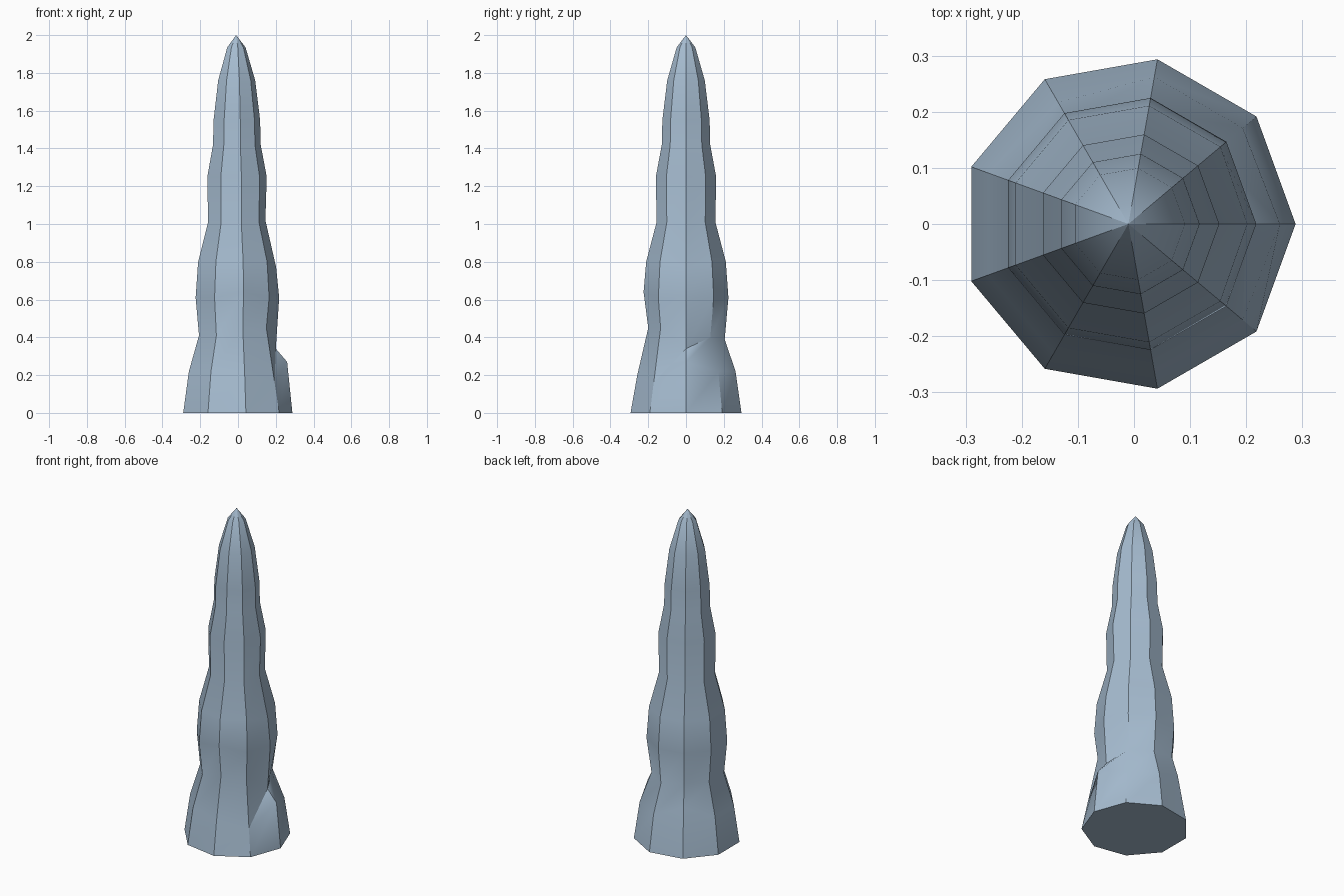
import bpy
import bmesh
import math

cube = bpy.data.objects.get("Cube")
if cube:
    bpy.data.objects.remove(cube, do_unlink=True)

SIDES = 9
CENTRE_X = -0.01

# (radius, height) of each ring from the foot to just below the tip
PROFILE = [(0.298, 0), (0.266, 0.22), (0.209, 0.41), (0.228, 0.61),
           (0.214, 0.80), (0.158, 1.01), (0.162, 1.25), (0.130, 1.42),
           (0.127, 1.55), (0.101, 1.76), (0.050, 1.935)]

# Chipped corners: (ring, side) -> (radius, height)
CHIPS = {(1, 0): (0.27, 0.27), (2, 0): (0.21, 0.34),
         (1, 8): (0.266, 0.16), (2, 8): (0.209, 0.45),
         (1, 7): (0.262, 0.20), (2, 7): (0.203, 0.45),
         (3, 7): (0.228, 0.64), (2, 1): (0.20, 0.40),
         (1, 3): (0.25, 0.29), (2, 3): (0.215, 0.42),
         (2, 2): (0.208, 0.39), (4, 0): (0.212, 0.77),
         (5, 0): (0.155, 1.02)}

stone = bpy.data.materials.new("blue grey stone")
stone.use_nodes = True
colour = (0.376, 0.497, 0.624, 1)
stone.diffuse_color = colour
stone.node_tree.nodes["Principled BSDF"].inputs["Base Color"].default_value = colour

# Stacked uneven rings
bm = bmesh.new()
rings = []
for i, default in enumerate(PROFILE):
    ring = []
    for k in range(SIDES):
        r, z = CHIPS.get((i, k), default)
        a = math.tau * k / SIDES
        ring.append(bm.verts.new((CENTRE_X + r * math.cos(a), r * math.sin(a), z)))
    rings.append(ring)

# Sides, tip and foot
tip = bm.verts.new((CENTRE_X, 0, 2))
for k in range(SIDES):
    n = (k + 1) % SIDES
    for low, high in zip(rings, rings[1:]):
        bm.faces.new((low[k], low[n], high[n]))
        bm.faces.new((low[k], high[n], high[k]))
    bm.faces.new((rings[-1][k], rings[-1][n], tip))
bm.faces.new(rings[0][::-1])

mesh = bpy.data.meshes.new("rock_spire")
bm.to_mesh(mesh)
bm.free()
mesh.materials.append(stone)
spire = bpy.data.objects.new("rock_spire", mesh)
bpy.context.collection.objects.link(spire)

# Soft bands with crisp vertical ridges
bpy.ops.object.select_all(action='DESELECT')
spire.select_set(True)
bpy.context.view_layer.objects.active = spire
bpy.ops.object.shade_smooth_by_angle(angle=math.radians(30))
